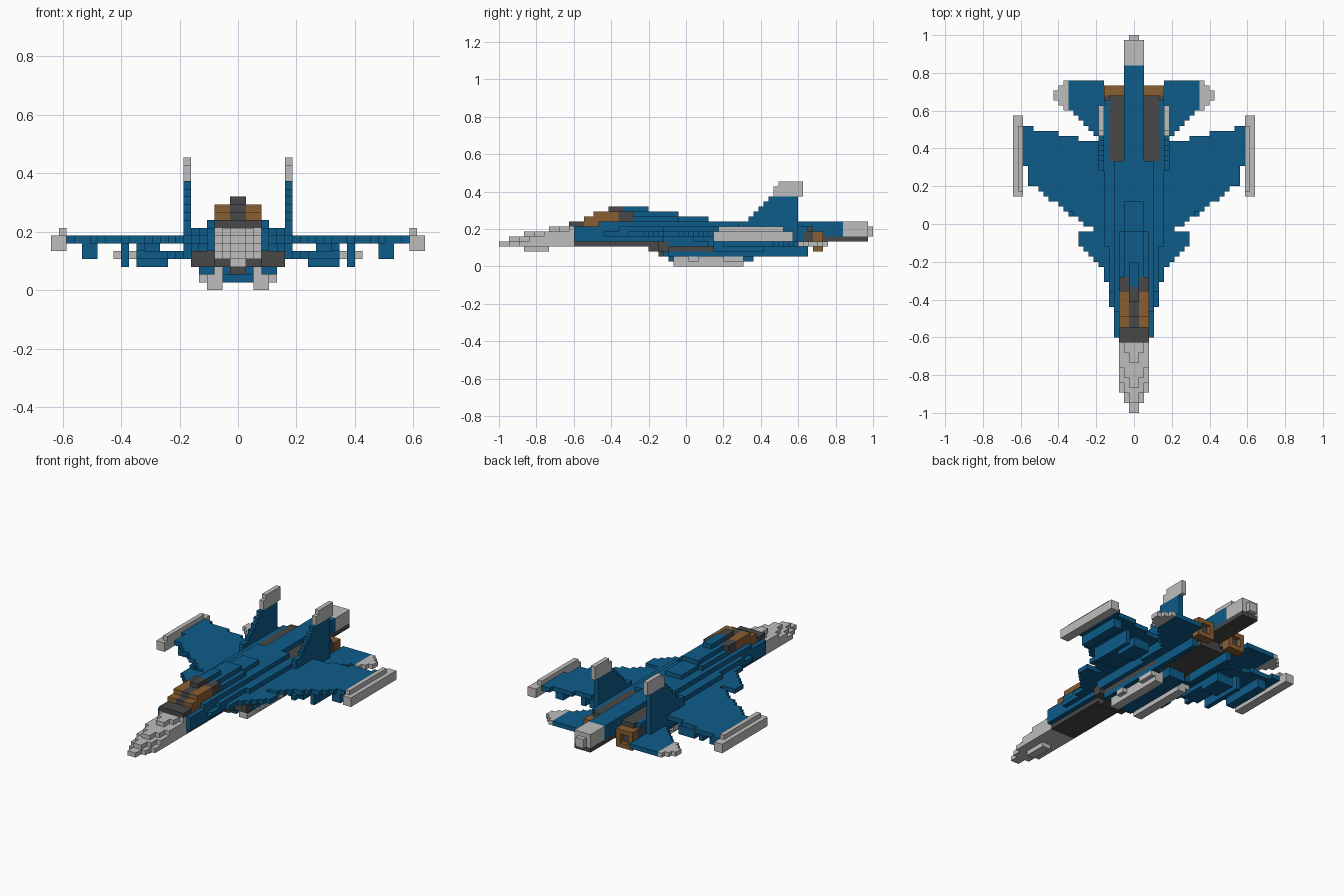
import bpy
import bmesh

if "Cube" in bpy.data.objects:
    bpy.data.objects.remove(bpy.data.objects["Cube"])

V = 2 / 75          # size of one block
cells = {}          # (x, y, z) block -> part name, right half is mirrored later
part_colour = {}

COLOURS = {
    "blue": (0.004, 0.107, 0.254, 1),
    "light_grey": (0.515, 0.515, 0.515, 1),
    "dark_grey": (0.065, 0.065, 0.065, 1),
    "brown": (0.254, 0.112, 0.032, 1),
}


def material(name, colour):
    m = bpy.data.materials.new(name)
    m.use_nodes = True
    m.diffuse_color = colour
    bsdf = m.node_tree.nodes["Principled BSDF"]
    bsdf.inputs["Base Color"].default_value = colour
    bsdf.inputs["Roughness"].default_value = 0.8
    return m


MATS = {n: material(n, c) for n, c in COLOURS.items()}


def fill(part, colour, x, y, z):
    """Fill a block range; y counts from the nose, x from the centre line."""
    part_colour[part] = colour
    for i in range(*x):
        for j in range(*y):
            for k in range(*z):
                cells[i, j, k] = part


def lerp(points, t):
    """Read a stepped outline given as (position, value) points."""
    if t <= points[0][0]:
        return points[0][1]
    for (a, va), (b, vb) in zip(points, points[1:]):
        if t <= b:
            return round(va + (vb - va) * (t - a) / (b - a))
    return points[-1][1]


# Nose cone: four layers, each starting further back
for k, start in enumerate((0, 2, 5, 10)):
    for w, step in enumerate((0, 2, 4)):
        fill("nose", "light_grey", (w, w + 1), (start + step, 15), (4 + k, 5 + k))
fill("nose", "light_grey", (0, 1), (5, 10), (3, 4))

# Fuselage, shoulders and spine
fill("fuselage", "blue", (0, 4), (15, 50), (5, 8))
fill("fuselage", "blue", (0, 3), (15, 50), (7, 9))
fill("fuselage", "blue", (3, 4), (20, 50), (8, 9))
fill("fuselage", "blue", (4, 5), (24, 50), (6, 8))
fill("fuselage", "blue", (5, 6), (33, 50), (5, 8))
fill("spine", "blue", (0, 3), (24, 36), (9, 10))
fill("spine", "blue", (0, 2), (25, 42), (9, 10))
fill("spine", "blue", (0, 2), (25, 36), (10, 11))
fill("spine", "blue", (0, 1), (25, 30), (11, 12))
fill("tail_boom", "blue", (0, 2), (42, 69), (5, 9))

# Belly
fill("belly", "dark_grey", (0, 3), (15, 30), (4, 5))
fill("belly", "dark_grey", (0, 3), (30, 62), (3, 5))
fill("belly", "dark_grey", (0, 2), (61, 74), (5, 6))

# Canopy: glass with a dark frame and centre stripe
fill("canopy_frame", "dark_grey", (0, 3), (14, 17), (8, 9))
fill("canopy_frame", "dark_grey", (0, 3), (24, 27), (9, 11))
fill("canopy_glass", "brown", (1, 3), (17, 24), (8, 10))
fill("canopy_glass", "brown", (1, 3), (19, 24), (10, 11))
fill("canopy_frame", "dark_grey", (0, 1), (17, 24), (8, 10))
fill("canopy_frame", "dark_grey", (0, 1), (19, 27), (10, 11))
fill("canopy_frame", "dark_grey", (0, 1), (22, 25), (11, 12))

# Foreplanes blended into the fuselage
FORE = [(17, 4), (24, 5), (27, 6), (29, 7), (31, 9), (33, 11), (35, 11)]
for j in range(17, 36):
    fill("foreplane", "blue", (3, lerp(FORE, j)), (j, j + 1), (6, 7))
fill("wing", "blue", (3, 8), (36, 37), (6, 7))

# Main wings
LEAD = [(6, 37), (9, 37), (12, 40), (14, 41), (17, 43), (20, 46), (21, 49)]
TRAIL = [(6, 53), (8, 54), (13, 55), (17, 56), (21, 57)]
for i in range(4, 22):
    fill("wing", "blue", (i, i + 1), (lerp(LEAD, i), lerp(TRAIL, i)), (6, 7))

# Wingtip missiles
fill("wingtip_missile", "light_grey", (22, 24), (43, 59), (5, 7))
fill("wingtip_missile", "light_grey", (22, 23), (44, 57), (7, 8))

# Stores under the wings
fill("outer_store", "blue", (18, 20), (45, 55), (4, 6))
fill("outer_store", "blue", (20, 21), (45, 47), (6, 7))
fill("middle_store", "blue", (14, 15), (43, 53), (3, 6))
fill("middle_store", "blue", (12, 13), (39, 50), (5, 6))
fill("inner_store", "blue", (9, 13), (42, 53), (4, 5))
fill("inner_store", "blue", (9, 13), (48, 53), (3, 4))
fill("inner_store", "blue", (10, 12), (44, 52), (5, 6))

# Air intakes and engine bodies
fill("intake_duct", "blue", (3, 6), (34, 50), (4, 6))
fill("intake_mouth", "dark_grey", (3, 6), (32, 34), (3, 5))
fill("intake_mouth", "dark_grey", (3, 5), (34, 50), (3, 4))
fill("engine_body", "blue", (2, 7), (48, 57), (4, 8))
fill("engine_body", "blue", (2, 6), (50, 62), (4, 8))
fill("engine_top", "dark_grey", (2, 5), (50, 63), (7, 8))
fill("engine_top", "dark_grey", (5, 6), (61, 63), (4, 7))
fill("engine_core", "dark_grey", (2, 6), (61, 64), (4, 7))
fill("nozzle", "brown", (2, 6), (63, 65), (3, 7))
fill("engine_core", "dark_grey", (3, 5), (63, 64), (4, 6))
for i in (3, 4):
    for k in (4, 5):
        cells.pop((i, 64, k))

# Tail boom tip
fill("boom_tip", "light_grey", (0, 2), (69, 74), (6, 9))
fill("boom_tip", "light_grey", (0, 1), (74, 75), (6, 8))

# Tailplanes with light tips
TLEAD = [(6, 55), (7, 55), (10, 58), (12, 60)]
for i in range(6, 13):
    fill("tailplane", "blue", (i, i + 1), (lerp(TLEAD, i), 66), (4, 5))
for i, a, b in ((13, 60, 66), (14, 61, 65), (15, 62, 64)):
    fill("tailplane_tip", "light_grey", (i, i + 1), (a, b), (4, 5))

# Twin fins with light tips
for k, a in enumerate((48, 50, 51, 52, 53, 54)):
    fill("fin", "blue", (6, 7), (a, 60), (8 + k, 9 + k))
fill("fin", "blue", (6, 7), (55, 60), (5, 8))
fill("fin_tip", "light_grey", (6, 7), (55, 61), (14, 16))
fill("fin_tip", "light_grey", (6, 7), (56, 61), (16, 17))

# Belly pod, pylons, ventral fins and drop tanks
fill("centre_pod", "blue", (0, 2), (34, 51), (1, 3))
fill("centre_pod", "dark_grey_nose" and "blue", (0, 2), (33, 34), (2, 4))
fill("pod_nose", "dark_grey", (0, 1), (32, 34), (2, 3))
fill("tank_pylon", "blue", (3, 5), (34, 50), (2, 3))
fill("ventral_fin", "blue", (4, 5), (50, 62), (2, 4))
fill("drop_tank", "light_grey", (2, 4), (35, 49), (0, 3))
fill("drop_tank", "light_grey", (4, 5), (38, 40), (1, 2))
fill("drop_tank", "light_grey", (4, 5), (45, 49), (1, 2))

# Outward faces of a block: direction and its four corners
SIDES = {
    (1, 0, 0): ((1, 0, 0), (1, 1, 0), (1, 1, 1), (1, 0, 1)),
    (-1, 0, 0): ((0, 0, 0), (0, 0, 1), (0, 1, 1), (0, 1, 0)),
    (0, 1, 0): ((0, 1, 0), (0, 1, 1), (1, 1, 1), (1, 1, 0)),
    (0, -1, 0): ((0, 0, 0), (1, 0, 0), (1, 0, 1), (0, 0, 1)),
    (0, 0, 1): ((0, 0, 1), (1, 0, 1), (1, 1, 1), (0, 1, 1)),
    (0, 0, -1): ((0, 0, 0), (0, 1, 0), (1, 1, 0), (1, 0, 0)),
}

# Turn each part into a mirrored mesh of its exposed faces
for part, colour in part_colour.items():
    bm = bmesh.new()
    verts = {}
    for (i, j, k), owner in cells.items():
        if owner != part:
            continue
        for (dx, dy, dz), corners in SIDES.items():
            if i + dx < 0 or (i + dx, j + dy, k + dz) in cells:
                continue
            face = []
            for a, b, c in corners:
                key = (i + a, j + b, k + c)
                if key not in verts:
                    verts[key] = bm.verts.new((key[0] * V, key[1] * V - 1, key[2] * V))
                face.append(verts[key])
            bm.faces.new(face)
    mesh = bpy.data.meshes.new(part)
    bm.to_mesh(mesh)
    bm.free()
    mesh.materials.append(MATS[colour])
    obj = bpy.data.objects.new(part, mesh)
    bpy.context.collection.objects.link(obj)
    mirror = obj.modifiers.new("Mirror", 'MIRROR')
    mirror.use_clip = True
